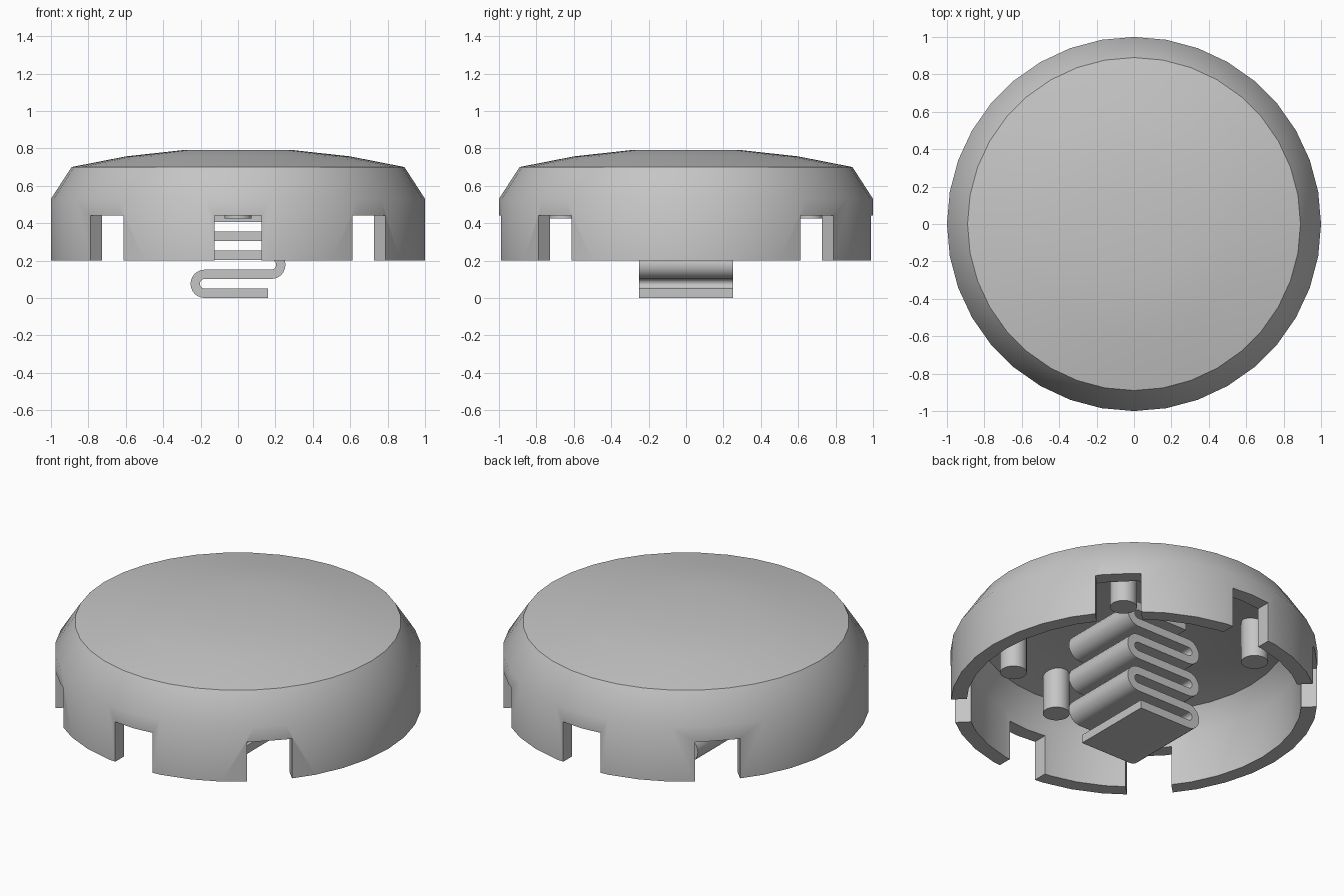
import bpy, bmesh, math
from mathutils import Matrix, Vector

if "Cube" in bpy.data.objects:
    bpy.data.objects.remove(bpy.data.objects["Cube"])

grey = bpy.data.materials.new("plain grey")
grey.diffuse_color = (0.56, 0.56, 0.56, 1)
grey.use_nodes = True
grey.node_tree.nodes["Principled BSDF"].inputs["Base Color"].default_value = grey.diffuse_color


def finish(bm, name, smooth=True):
    bmesh.ops.recalc_face_normals(bm, faces=bm.faces)
    me = bpy.data.meshes.new(name)
    bm.to_mesh(me)
    bm.free()
    ob = bpy.data.objects.new(name, me)
    bpy.context.collection.objects.link(ob)
    me.materials.append(grey)
    if smooth:
        shade(ob)
    return ob


def shade(ob):
    bpy.ops.object.select_all(action='DESELECT')
    bpy.context.view_layer.objects.active = ob
    ob.select_set(True)
    bpy.ops.object.shade_smooth_by_angle(angle=math.radians(35))


# Cap shell: closed profile (radius, height) turned round in 36 steps
profile = [(0, 0.79), (0.30, 0.79), (0.60, 0.757), (0.89, 0.70), (1, 0.53), (1, 0.20),
           (0.915, 0.20), (0.915, 0.505), (0.835, 0.625), (0.60, 0.672), (0.30, 0.703), (0, 0.703)]
bm = bmesh.new()
verts = [bm.verts.new((r, 0, z)) for r, z in profile]
edges = [bm.edges.new(p) for p in zip(verts, verts[1:])]
bmesh.ops.spin(bm, geom=verts + edges, cent=(0, 0, 0), axis=(0, 0, 1),
               angle=math.tau, steps=36, use_merge=False)
bmesh.ops.remove_doubles(bm, verts=bm.verts, dist=0.0005)
cap = finish(bm, "cap_shell", smooth=False)

# Six notches cut through the skirt (none at the left and right)
ANGLES = [math.radians(a) for a in (45, 90, 135, 225, 270, 315)]
bm = bmesh.new()
for a in ANGLES:
    m = (Matrix.Rotation(a, 4, 'Z') @ Matrix.Translation((0.95, 0, 0.27))
         @ Matrix.Diagonal((0.4, 0.25, 0.34, 1)))
    bmesh.ops.create_cube(bm, size=1, matrix=m)
cutter = finish(bm, "notch_cutter", smooth=False)
cutter.hide_render = True
mod = cap.modifiers.new("notches", 'BOOLEAN')
mod.object = cutter
mod.operation = 'DIFFERENCE'
mod.solver = 'EXACT'
bpy.context.view_layer.objects.active = cap
bpy.ops.object.modifier_apply(modifier=mod.name)
bpy.data.objects.remove(cutter)
shade(cap)

# Pins hanging from the ceiling behind each notch
for i, a in enumerate(ANGLES):
    bm = bmesh.new()
    m = Matrix.Translation((0.66 * math.cos(a), 0.66 * math.sin(a), 0.5525))
    bmesh.ops.create_cone(bm, cap_ends=True, segments=32, radius1=0.073, radius2=0.073,
                          depth=0.255, matrix=m)
    finish(bm, f"pin_{i + 1}")

# Folded leaf spring: a zigzag centre line given thickness and width
STRIPS, PITCH, HALF, BEND_X = 7, 0.1015, 0.025, 0.178
path = [(0.16, HALF, 0, 1)]                      # x, z, normal x, normal z
for i in range(STRIPS - 1):
    side = -1 if i % 2 == 0 else 1
    cz = HALF + PITCH * (i + 0.5)
    for k in range(13):
        t = math.pi * (k / 12 - 0.5)
        nx, nz = side * math.cos(t), math.sin(t)
        # normal kept on the same side of the strip along the path
        path.append((side * BEND_X + nx * PITCH / 2, cz + nz * PITCH / 2, nx * side, nz * side))
path.append((-0.16, HALF + PITCH * (STRIPS - 1), 0, 1))
path[0] = (path[0][0], path[0][1], 0, path[1][3])
path[-1] = (path[-1][0], path[-1][1], 0, path[-2][3])
bm = bmesh.new()
rings = []
for x, z, nx, nz in path:
    rings.append([bm.verts.new((x + s * nx * HALF, y, z + s * nz * HALF))
                  for s, y in ((-1, -0.25), (1, -0.25), (1, 0.25), (-1, 0.25))])
for a, b in zip(rings, rings[1:]):
    for j in range(4):
        bm.faces.new((a[j], a[(j + 1) % 4], b[(j + 1) % 4], b[j]))
bm.faces.new(rings[0])
bm.faces.new(rings[-1])
finish(bm, "leaf_spring")
